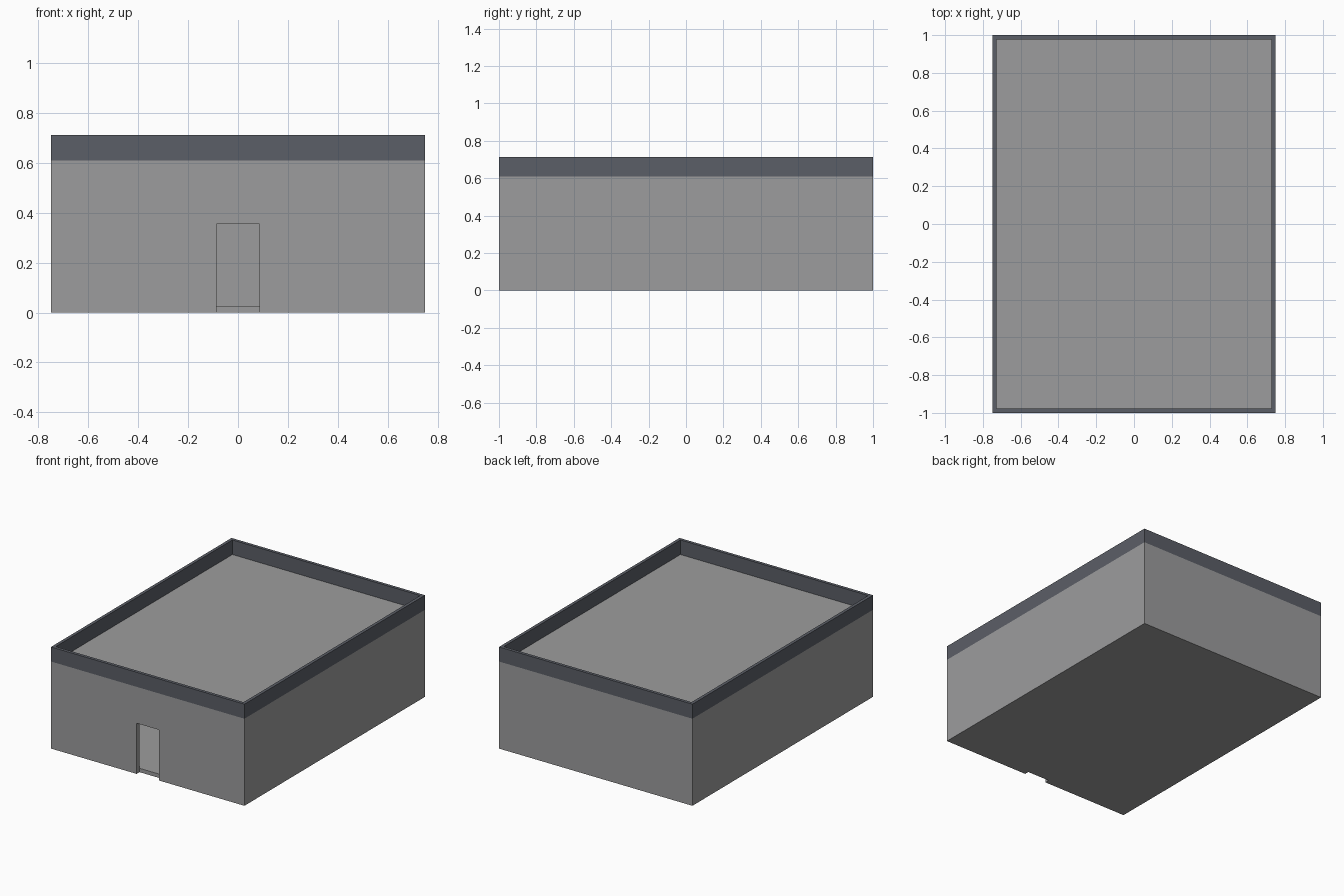
import bpy, bmesh

if "Cube" in bpy.data.objects:
    bpy.data.objects.remove(bpy.data.objects["Cube"])

HX, HY = 0.75, 1.0           # half footprint
WALL, RIM = 0.032, 0.022     # wall and parapet thickness
BAND, TOP = 0.61, 0.712      # parapet bottom and top
SLAB = 0.027


def material(name, rgb):
    m = bpy.data.materials.new(name)
    m.diffuse_color = (*rgb, 1)
    m.use_nodes = True
    m.node_tree.nodes["Principled BSDF"].inputs["Base Color"].default_value = m.diffuse_color
    return m


grey = material("concrete grey", (0.335, 0.335, 0.338))
dark = material("dark slate", (0.105, 0.113, 0.135))


def make(name, bm, mat):
    bmesh.ops.recalc_face_normals(bm, faces=bm.faces)
    me = bpy.data.meshes.new(name)
    bm.to_mesh(me)
    bm.free()
    me.materials.append(mat)
    ob = bpy.data.objects.new(name, me)
    bpy.context.collection.objects.link(ob)
    return ob


def box(name, x, y, z, mat):
    bm = bmesh.new()
    bmesh.ops.create_cube(bm, size=1)
    for v in bm.verts:
        v.co = [lo + (c + 0.5) * (hi - lo) for c, (lo, hi) in zip(v.co, (x, y, z))]
    return make(name, bm, mat)


def ring(name, t, z0, z1, mat):
    """Rectangular frame of thickness t between two heights."""
    bm = bmesh.new()
    corners = [(-1, -1), (1, -1), (1, 1), (-1, 1)]
    loops = [[bm.verts.new((sx * (HX - i), sy * (HY - i), z)) for sx, sy in corners]
             for i, z in ((0, z0), (0, z1), (t, z1), (t, z0))]
    for a, b in zip(loops, loops[1:] + loops[:1]):
        for k in range(4):
            n = (k + 1) % 4
            bm.faces.new((a[k], a[n], b[n], b[k]))
    return make(name, bm, mat)


# hollow walls with a doorway cut through the front
walls = ring("walls", WALL, 0, BAND, grey)
cutter = box("doorway_cutter", (-0.086, 0.086), (-1.1, -0.9), (-0.1, 0.355), grey)
cutter.hide_render = True
mod = walls.modifiers.new("doorway", 'BOOLEAN')
mod.operation, mod.solver, mod.object = 'DIFFERENCE', 'EXACT', cutter
deps = bpy.context.evaluated_depsgraph_get()
cut = bpy.data.meshes.new_from_object(walls.evaluated_get(deps))
walls.modifiers.clear()
walls.data = cut
bpy.data.objects.remove(cutter)

# floor and roof slabs inside the walls
ix, iy = HX - WALL, HY - WALL
box("floor", (-ix, ix), (-iy, iy), (0, SLAB), grey)
box("roof", (-ix, ix), (-iy, iy), (BAND - SLAB, BAND), grey)

# dark parapet around the roof
ring("parapet", RIM, BAND, TOP, dark)
